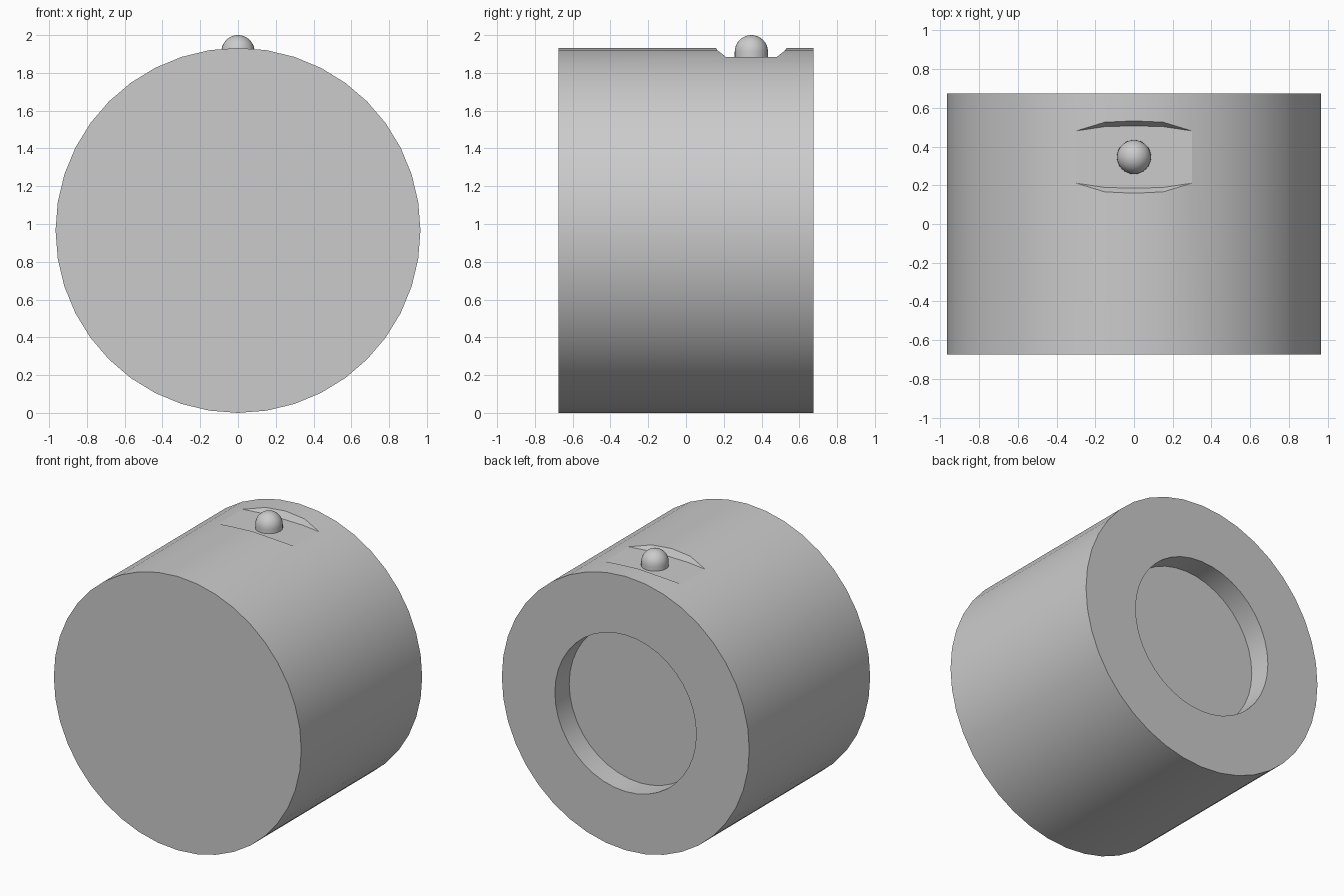
import bpy, bmesh, math

if "Cube" in bpy.data.objects:
    bpy.data.objects.remove(bpy.data.objects["Cube"])

R, HALF, N = 0.966, 0.674, 40        # drum radius, half length, sides
RECESS_R, RECESS_D = 0.552, 0.16     # round recess in the back face
PIN_Y, PIN_R = 0.346, 0.088          # pin position and radius
FLOOR_Z = R + R * math.cos(math.radians(18))

grey = bpy.data.materials.new("plain grey")
grey.diffuse_color = (0.6, 0.6, 0.6, 1)
grey.use_nodes = True
grey.node_tree.nodes["Principled BSDF"].inputs["Base Color"].default_value = grey.diffuse_color


def finish(bm, name):
    bmesh.ops.recalc_face_normals(bm, faces=bm.faces)
    me = bpy.data.meshes.new(name)
    bm.to_mesh(me)
    bm.free()
    me.materials.append(grey)
    ob = bpy.data.objects.new(name, me)
    bpy.context.collection.objects.link(ob)


def face(bm, verts, smooth=False):
    bm.faces.new(verts).smooth = smooth


def ring(bm, r, y):
    """Ring around the drum axis, starting at the top."""
    return [bm.verts.new((r * math.sin(i * math.tau / N), y,
                          R + r * math.cos(i * math.tau / N))) for i in range(N)]


# Drum, with a shallow pocket cut across the four top strips
bm = bmesh.new()
front, back = ring(bm, R, -HALF), ring(bm, R, HALF)
rim, recess = ring(bm, RECESS_R, HALF), ring(bm, RECESS_R, HALF - RECESS_D)
face(bm, front)
face(bm, recess)

outer_half = [0.187, 0.180, 0.135]   # pocket rim half-width at strip 0, 1, 2
floor_half = [0.161, 0.157, 0.135]   # pocket floor half-width
pocket = {}
for side in (-1, 1):
    for k in range(-2, 3):
        x, z = front[k].co.x, front[k].co.z
        o = bm.verts.new((x, PIN_Y + side * outer_half[abs(k)], z))
        f = o if abs(k) == 2 else bm.verts.new(
            (x, PIN_Y + side * floor_half[abs(k)], FLOOR_Z))
        pocket[side, k] = (o, f)

for k in range(-2, N - 2):
    j = (k + 1) % N
    if k < 2:
        for side, end in ((-1, front), (1, back)):
            (o0, f0), (o1, f1) = pocket[side, k], pocket[side, k + 1]
            face(bm, [end[k], end[k + 1], o1, o0], True)
            face(bm, list(dict.fromkeys([o0, o1, f1, f0])))   # sloped wall
    else:
        loop = [front[k], front[j], back[j], back[k]]
        if k == 2:
            loop += [pocket[1, 2][0], pocket[-1, 2][0]]
        if j == N - 2:
            loop[2:2] = [pocket[-1, -2][0], pocket[1, -2][0]]
        face(bm, loop, True)
face(bm, [pocket[-1, k][1] for k in range(-2, 3)]
     + [pocket[1, k][1] for k in range(2, -3, -1)])

# Back face ring and recess wall
for i in range(N):
    j = (i + 1) % N
    face(bm, [back[i], back[j], rim[j], rim[i]])
    face(bm, [rim[i], rim[j], recess[j], recess[i]], True)
finish(bm, "drum")

# Round-topped pin standing in the pocket
bm = bmesh.new()
S = 32
profile = [(PIN_R, FLOOR_Z - 0.01)]
for i in range(8):
    a = i * math.pi / 16
    profile.append((PIN_R * math.cos(a), 2 - PIN_R + PIN_R * math.sin(a)))
rows = [[bm.verts.new((r * math.cos(i * math.tau / S),
                       PIN_Y + r * math.sin(i * math.tau / S), z))
         for i in range(S)] for r, z in profile]
tip = bm.verts.new((0, PIN_Y, 2))
for a, b in zip(rows, rows[1:]):
    for i in range(S):
        j = (i + 1) % S
        face(bm, [a[i], a[j], b[j], b[i]], True)
for i in range(S):
    face(bm, [rows[-1][i], rows[-1][(i + 1) % S], tip], True)
face(bm, rows[0])
finish(bm, "pin")
